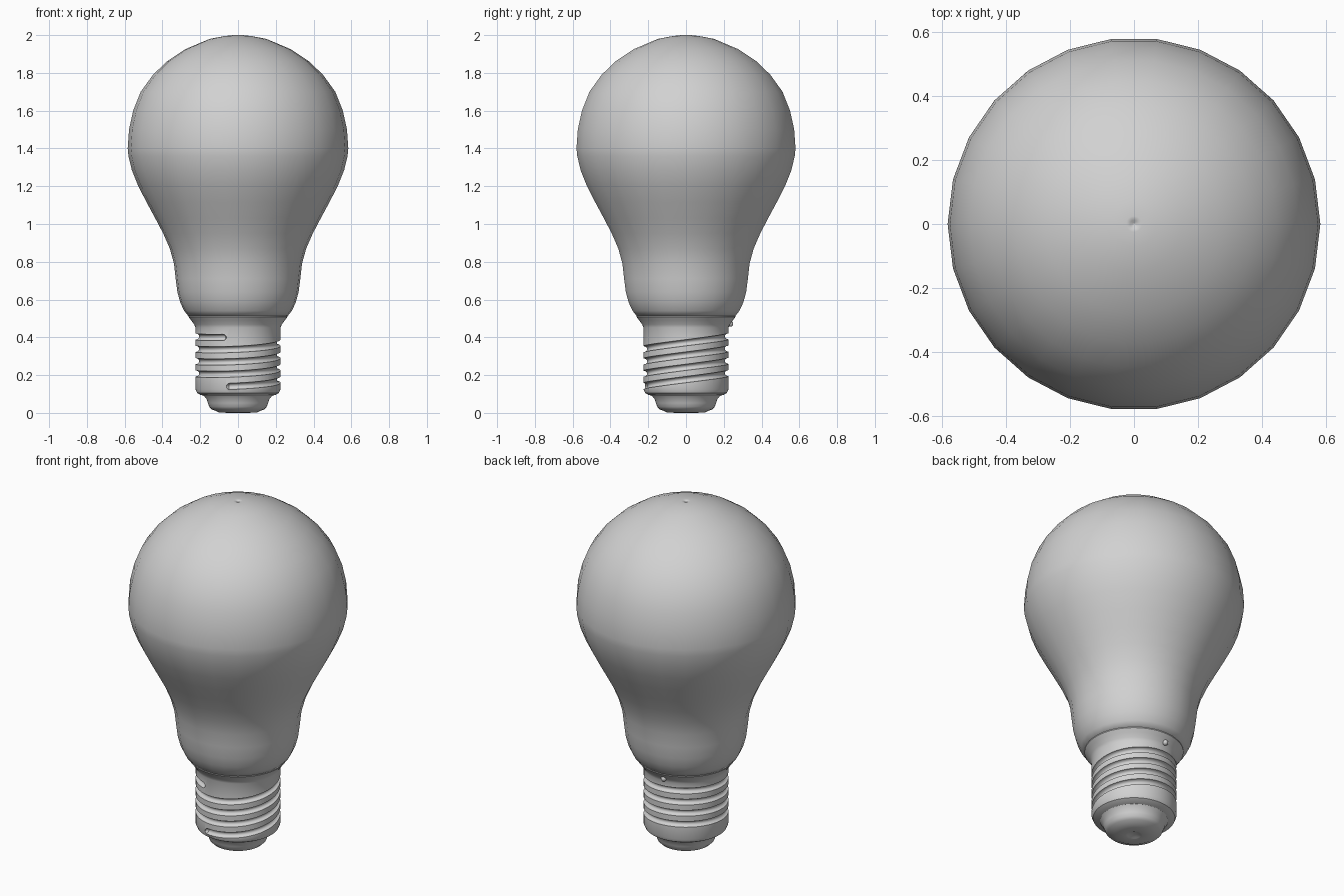
import bpy
import bmesh
from math import sin, cos, pi, radians

default = bpy.data.objects.get("Cube")
if default:
    bpy.data.objects.remove(default, do_unlink=True)

grey = bpy.data.materials.new("plain grey")
grey.use_nodes = True
colour = (0.64, 0.64, 0.64, 1)
grey.diffuse_color = colour
grey.node_tree.nodes["Principled BSDF"].inputs["Base Color"].default_value = colour


def finish(bm, name):
    """Turn a bmesh into a named object in the scene."""
    bmesh.ops.recalc_face_normals(bm, faces=bm.faces)
    mesh = bpy.data.meshes.new(name)
    bm.to_mesh(mesh)
    bm.free()
    mesh.materials.append(grey)
    obj = bpy.data.objects.new(name, mesh)
    bpy.context.collection.objects.link(obj)
    return obj


def bridge(bm, low, high):
    """Join two closed rings of vertices with quads."""
    n = len(low)
    for i in range(n):
        j = (i + 1) % n
        bm.faces.new((low[i], low[j], high[j], high[i]))


def skin(name, rings):
    """Build a closed tube from (x, y, z) rings, capped at both ends."""
    bm = bmesh.new()
    loops = [[bm.verts.new(co) for co in ring] for ring in rings]
    for low, high in zip(loops, loops[1:]):
        bridge(bm, low, high)
    bm.faces.new(loops[0])
    bm.faces.new(loops[-1])
    return finish(bm, name)


def lathe(name, profile, sides):
    """Spin (radius, height) points around z."""
    angles = [2 * pi * i / sides for i in range(sides)]
    return skin(name, [[(r * cos(a), r * sin(a), z) for a in angles] for r, z in profile])


def smooth(obj, angle):
    bpy.ops.object.select_all(action="DESELECT")
    obj.select_set(True)
    bpy.context.view_layer.objects.active = obj
    bpy.ops.object.shade_smooth_by_angle(angle=radians(angle))


# Glass envelope, with a tiny pinch at the crown
glass = lathe("glass_bulb", [
    (0.262, 0.512), (0.285, 0.54), (0.306, 0.585), (0.321, 0.64), (0.33, 0.71),
    (0.339, 0.79), (0.361, 0.87), (0.396, 0.95), (0.438, 1.03), (0.484, 1.115),
    (0.53, 1.205), (0.562, 1.285), (0.58, 1.36), (0.584, 1.4), (0.577, 1.5),
    (0.555, 1.6), (0.515, 1.7), (0.45, 1.79), (0.375, 1.862), (0.28, 1.925),
    (0.15, 1.98), (0.07, 1.995), (0.025, 2.0), (0.012, 1.999), (0.004, 1.99)], 26)
smooth(glass, 60)

# Screw cap with flared collar, stepped tip and contact
cap = lathe("screw_cap", [
    (0.02, 0.008), (0.035, 0.002), (0.045, 0.0), (0.1, 0.002), (0.115, 0.01),
    (0.138, 0.018), (0.152, 0.032), (0.159, 0.052), (0.167, 0.074), (0.18, 0.09),
    (0.2, 0.096), (0.217, 0.106), (0.225, 0.125), (0.225, 0.452), (0.232, 0.468),
    (0.248, 0.49), (0.262, 0.508), (0.262, 0.513), (0.2, 0.513)], 64)

# Slightly tilted helical thread groove with blunt ends, cut from the cap
turns, steps, sides = 4, 128, 16
start, pitch, tilt = radians(-106), 0.065, 0.018
total = turns * steps
rings = []
for k in range(total + 1):
    t = k / steps
    angle = start + 2 * pi * t
    height = 0.14 + pitch * t + tilt * (sin(angle) - sin(start))
    inset = min(1, 0.05 + 0.65 * min(k, total - k))
    size = 0.017 * (1 - (1 - inset) ** 2) ** 0.5
    ring = []
    for s in range(sides):
        a = 2 * pi * s / sides
        r = 0.226 + size * 1.2 * cos(a)
        ring.append((r * cos(angle), r * sin(angle), height + size * sin(a)))
    rings.append(ring)
cutter = skin("thread_cutter", rings)
cutter.hide_render = True

groove = cap.modifiers.new("thread", "BOOLEAN")
groove.operation = "DIFFERENCE"
groove.solver = "EXACT"
groove.object = cutter
bpy.context.view_layer.objects.active = cap
bpy.ops.object.modifier_apply(modifier=groove.name)
bpy.data.objects.remove(cutter, do_unlink=True)
smooth(cap, 32)

# Small solder bead at the back of the collar
bm = bmesh.new()
bmesh.ops.create_uvsphere(bm, u_segments=16, v_segments=10, radius=0.016)
bead = finish(bm, "solder_bead")
bead.location = (-0.02, 0.234, 0.472)
smooth(bead, 60)
